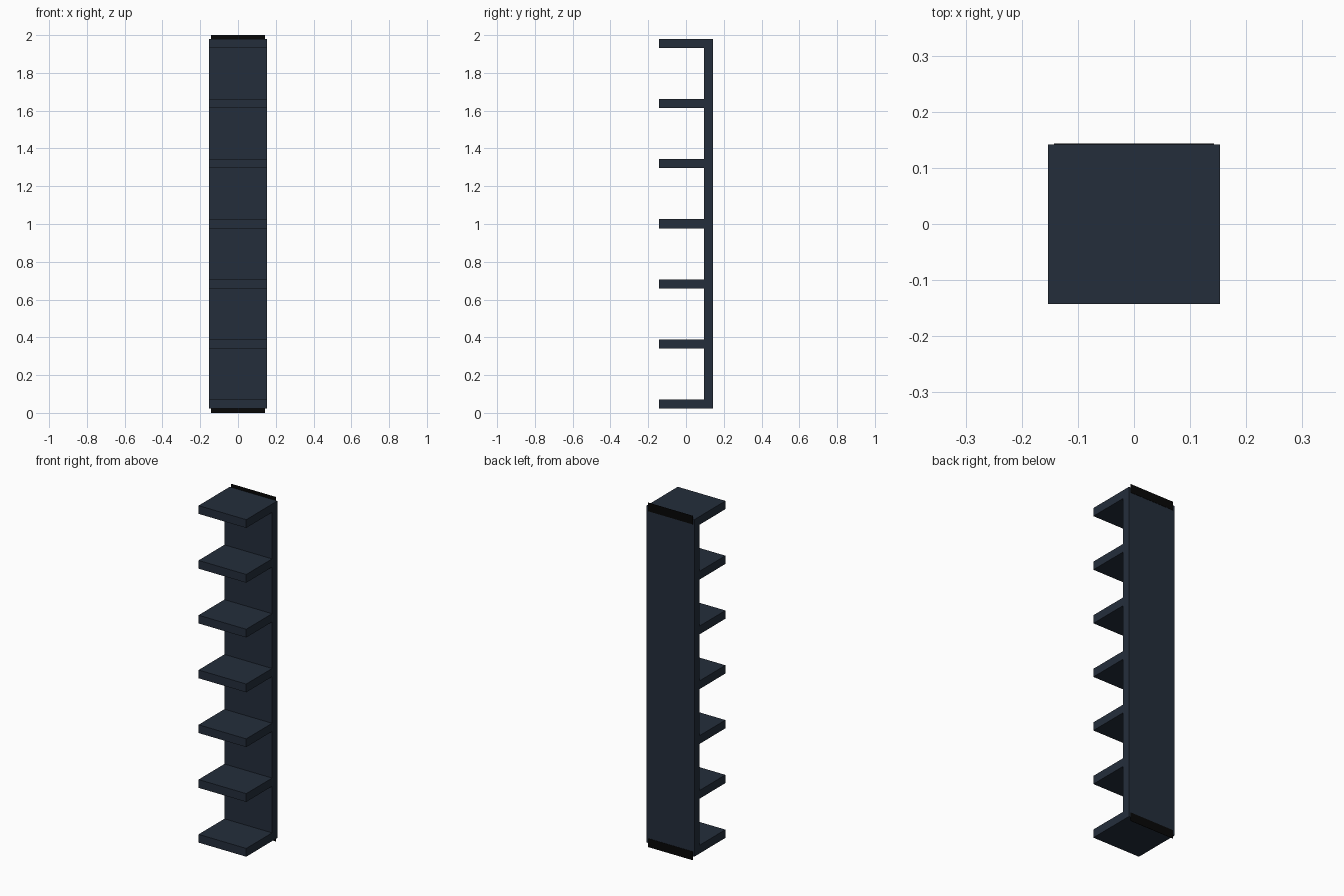
import bpy

if "Cube" in bpy.data.objects:
    bpy.data.objects.remove(bpy.data.objects["Cube"])


def material(name, rgb):
    m = bpy.data.materials.new(name)
    m.diffuse_color = (*rgb, 1.0)
    m.use_nodes = True
    m.node_tree.nodes["Principled BSDF"].inputs["Base Color"].default_value = m.diffuse_color
    return m


NAVY = material("dark navy", (0.0175, 0.027, 0.044))
BLACK = material("black", (0.002, 0.002, 0.002))


def box(name, x, y, z, mat):
    """Box from (min, max) ranges on each axis."""
    verts = [(a, b, c) for a in x for b in y for c in z]
    faces = [(0, 1, 3, 2), (4, 6, 7, 5), (0, 4, 5, 1),
             (2, 3, 7, 6), (0, 2, 6, 4), (1, 5, 7, 3)]
    me = bpy.data.meshes.new(name)
    me.from_pydata(verts, [], faces)
    me.materials.append(mat)
    ob = bpy.data.objects.new(name, me)
    bpy.context.collection.objects.link(ob)
    return ob


W = 0.153            # half width
FRONT, BACK = -0.143, 0.142
T = 0.048            # board thickness
Z0, Z1 = 0.023, 1.98

# Upright back panel
box("back_panel", (-W, W), (BACK - T, BACK), (Z0, Z1), NAVY)

# Seven evenly spaced shelves
count = 7
step = (Z1 - T - Z0) / (count - 1)
for i in range(count):
    z = Z0 + i * step
    box(f"shelf_{i + 1}", (-W, W), (FRONT, BACK - T), (z, z + T), NAVY)

# Thin wall-mounting strips behind the panel, peeking out at top and bottom
for name, z in (("bottom_mount_strip", (0.0, 0.05)), ("top_mount_strip", (1.95, 2.0))):
    box(name, (-0.143, 0.143), (BACK, BACK + 0.0015), z, BLACK)
